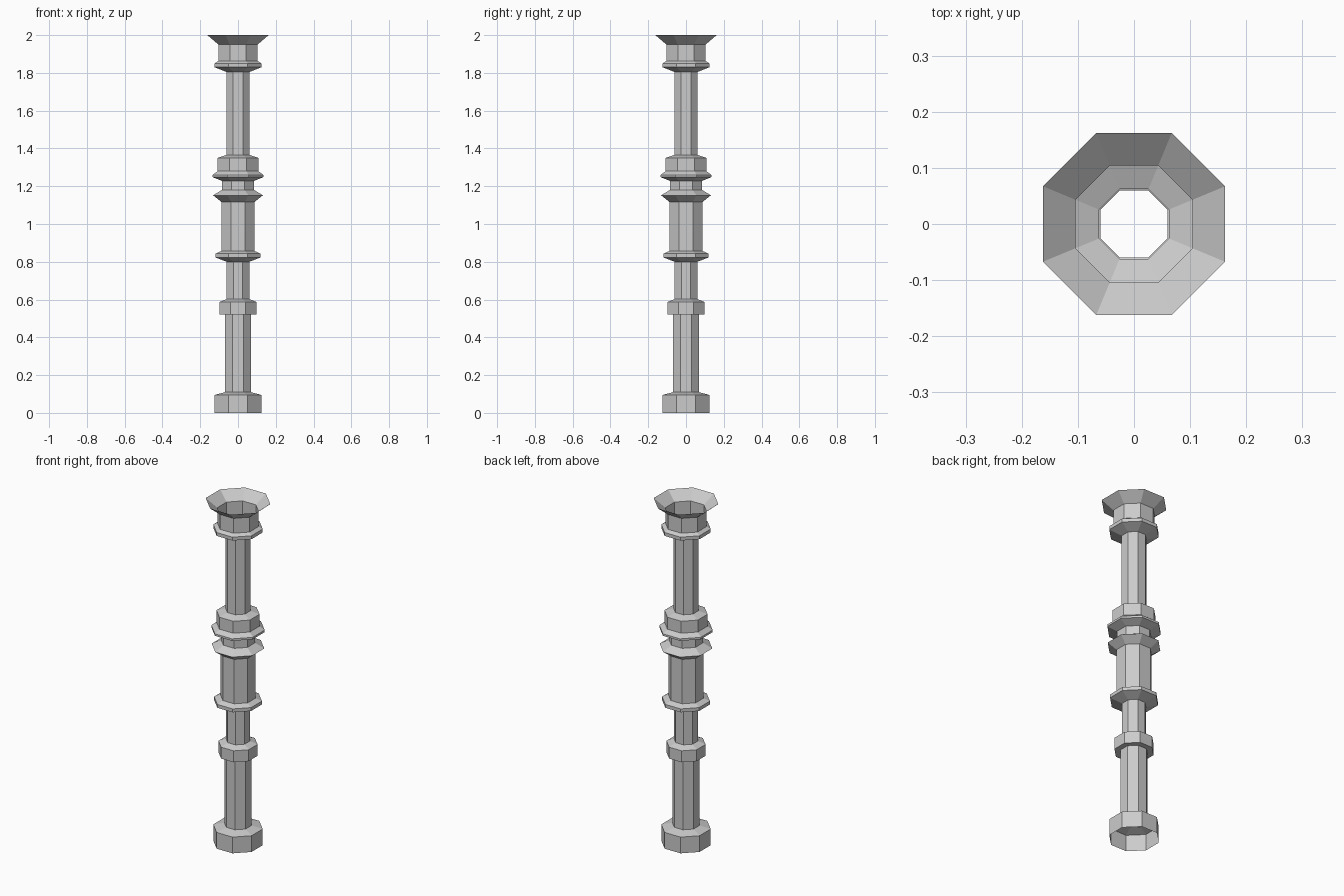
import bpy, bmesh
from math import pi, cos, sin

if "Cube" in bpy.data.objects:
    bpy.data.objects.remove(bpy.data.objects["Cube"])

SIDES = 8


def lathe(name, profile):
    """Open eight-sided shell; profile is (distance to flat, height), bottom to top."""
    bm = bmesh.new()
    rings = []
    for flat, z in profile:
        r = flat / cos(pi / SIDES)
        angles = [(i + 0.5) * 2 * pi / SIDES for i in range(SIDES)]
        rings.append([bm.verts.new((r * cos(a), r * sin(a), z)) for a in angles])
    for low, high in zip(rings, rings[1:]):
        for i in range(SIDES):
            j = (i + 1) % SIDES
            bm.faces.new((low[i], low[j], high[j], high[i]))
    mesh = bpy.data.meshes.new(name)
    bm.to_mesh(mesh)
    bm.free()
    obj = bpy.data.objects.new(name, mesh)
    bpy.context.collection.objects.link(obj)
    return obj


# Foot block, open underneath
lathe("base", [(0.124, 0), (0.124, 0.095), (0.068, 0.11)])
# Lower post and its collar
lathe("lower_shaft", [(0.068, 0.11), (0.068, 0.52)])
lathe("lower_collar", [(0.068, 0.52), (0.098, 0.52), (0.098, 0.587), (0.06, 0.603)])
lathe("neck_shaft", [(0.06, 0.603), (0.06, 0.80)])
# Thicker middle section between two flared rings
lathe("middle_lower_ring", [(0.06, 0.80), (0.12, 0.823), (0.12, 0.843), (0.088, 0.857)])
lathe("middle_drum", [(0.088, 0.857), (0.088, 1.117)])
lathe("middle_upper_ring", [(0.088, 1.117), (0.132, 1.152), (0.085, 1.18)])
# Waist and stepped collar
lathe("waist", [(0.085, 1.18), (0.085, 1.228)])
lathe("upper_collar", [(0.085, 1.228), (0.134, 1.248), (0.134, 1.26),
                       (0.108, 1.28), (0.108, 1.35), (0.062, 1.365)])
# Upper post and flared open cup
lathe("upper_shaft", [(0.062, 1.365), (0.062, 1.805)])
lathe("top_cup", [(0.062, 1.805), (0.124, 1.83), (0.124, 1.85), (0.104, 1.863),
                  (0.104, 1.95), (0.162, 2.0)])
